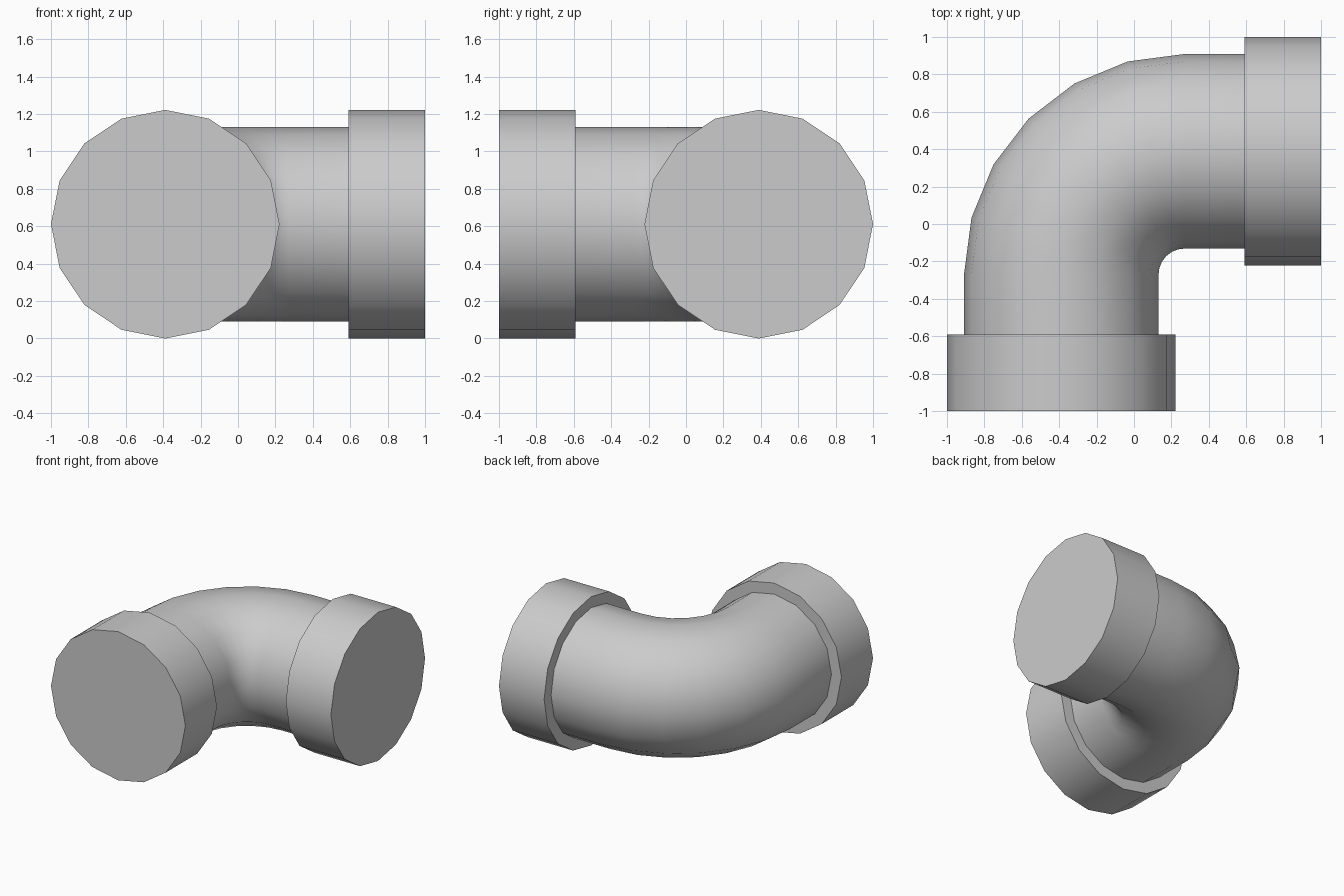
import bpy, bmesh
from math import sin, cos, pi, radians

if "Cube" in bpy.data.objects:
    bpy.data.objects.remove(bpy.data.objects["Cube"])

SIDES = 16
COLLAR, PIPE = 0.611, 0.52      # outer radii
CX, CY, BEND = 0.271, -0.271, 0.66   # bend centre and bend radius
END, LIP = 0.729, 0.319         # straight lengths from bend to collar end / lip

bm = bmesh.new()

def ring(theta, shift, r):
    """16-sided section at bend angle theta, slid along the tangent."""
    c, s = cos(theta), sin(theta)
    verts = []
    for i in range(SIDES):
        a = 2 * pi * i / SIDES
        d = BEND + r * cos(a)
        verts.append(bm.verts.new((CX + c * d + s * shift,
                                   CY + s * d - c * shift,
                                   COLLAR + r * sin(a))))
    return verts

# sections: front collar, 90 degree bend, right collar
stations = [(pi, -END, COLLAR), (pi, -LIP, COLLAR), (pi, -LIP, PIPE)]
stations += [(radians(180 - 15 * k), 0, PIPE) for k in range(7)]
stations += [(pi / 2, LIP, PIPE), (pi / 2, LIP, COLLAR), (pi / 2, END, COLLAR)]
rings = [ring(*st) for st in stations]

# skin the sections and cap both ends
for a, b in zip(rings, rings[1:]):
    for i in range(SIDES):
        j = (i + 1) % SIDES
        bm.faces.new((a[i], a[j], b[j], b[i]))
bm.faces.new(rings[0])
bm.faces.new(rings[-1])
bmesh.ops.recalc_face_normals(bm, faces=bm.faces)

mesh = bpy.data.meshes.new("pipe_elbow")
bm.to_mesh(mesh)
bm.free()
elbow = bpy.data.objects.new("pipe_elbow", mesh)
bpy.context.collection.objects.link(elbow)
bpy.context.view_layer.objects.active = elbow
elbow.select_set(True)
bpy.ops.object.shade_smooth_by_angle(angle=radians(35))
